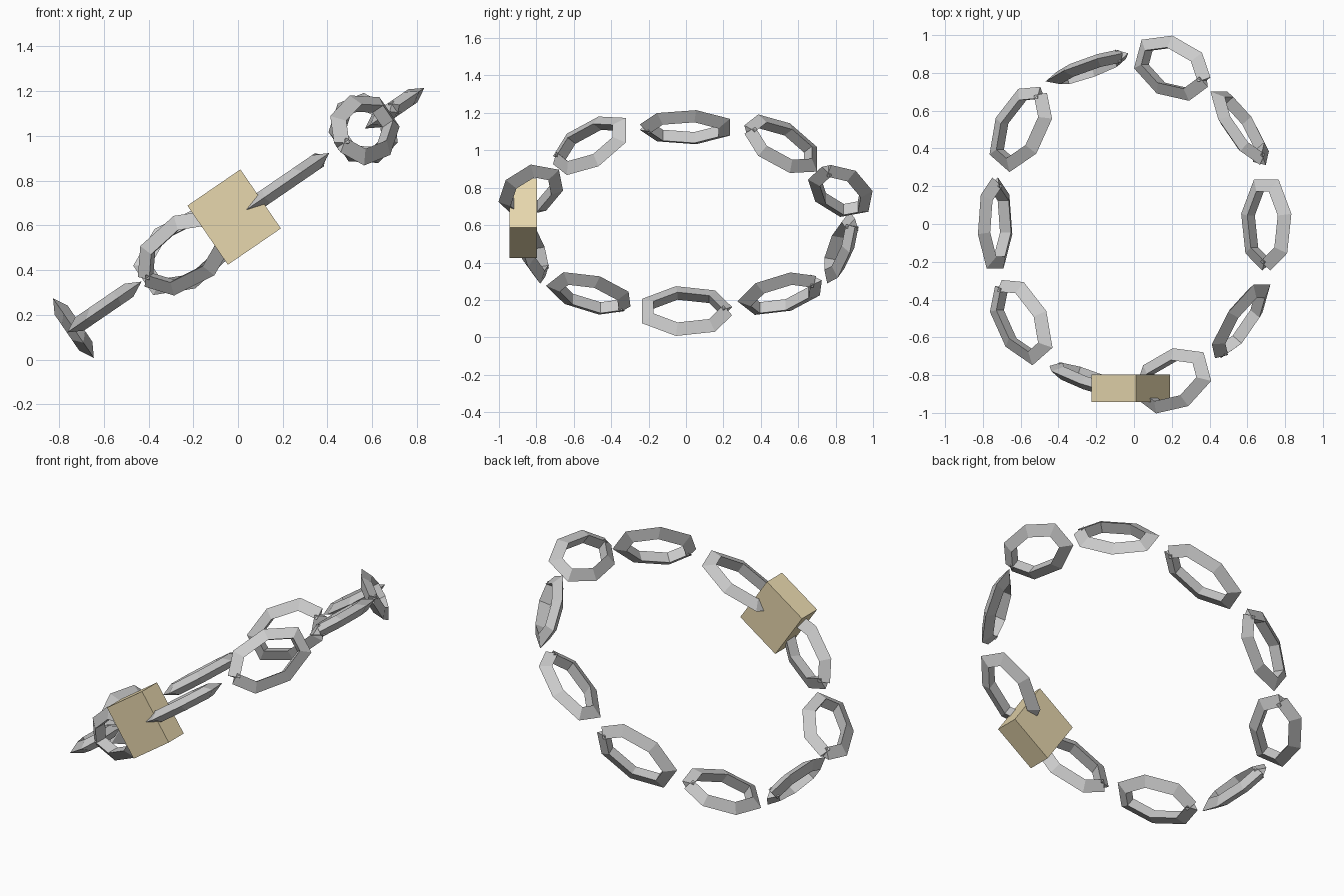
import bpy, bmesh, math
from mathutils import Vector, Matrix

if "Cube" in bpy.data.objects:
    bpy.data.objects.remove(bpy.data.objects["Cube"])

TILT = math.radians(34.4)
CENTRE = Vector((-0.0175, 0, 0.632))
RING_R = 0.87
COUNT = 10
SIDES = 7
HALF_LEN, HALF_WID, PROFILE_R = 0.215, 0.122, 0.041

frame = Matrix.Translation(CENTRE) @ Matrix.Rotation(-TILT, 4, 'Y')


def link_mesh():
    """Seven-sided oval swept with a triangular section, ridge outward, open seam at one tip."""
    pts = [Vector((HALF_LEN * math.cos(2 * math.pi * i / SIDES),
                   HALF_WID * math.sin(2 * math.pi * i / SIDES), 0)) for i in range(SIDES + 1)]
    normals = []
    for a, b in zip(pts, pts[1:]):
        d = (b - a).normalized()
        normals.append(Vector((d.y, -d.x, 0)))
    bm = bmesh.new()
    rings = []
    for i, p in enumerate(pts):
        before, after = normals[max(i - 1, 0)], normals[min(i, SIDES - 1)]
        mitre = (before + after).normalized()
        mitre /= mitre.dot(after)
        ring = []
        for k in range(3):
            t = 2 * math.pi * k / 3
            offset = mitre * math.cos(t) + Vector((0, 0, math.sin(t)))
            ring.append(bm.verts.new(p + offset * PROFILE_R))
        rings.append(ring)
    for r, s in zip(rings, rings[1:]):
        for k in range(3):
            j = (k + 1) % 3
            bm.faces.new((r[k], r[j], s[j], s[k]))
    bm.faces.new(rings[0])
    bm.faces.new(rings[-1])
    bmesh.ops.recalc_face_normals(bm, faces=bm.faces)
    mesh = bpy.data.meshes.new("chain_link")
    bm.to_mesh(mesh)
    bm.free()
    return mesh


# Chain links, alternately flat in the loop and turned on edge
mesh = link_mesh()
for i in range(COUNT):
    link = bpy.data.objects.new(f"chain_link_{i + 1}", mesh)
    bpy.context.collection.objects.link(link)
    link.matrix_world = (frame @ Matrix.Rotation(2 * math.pi * i / COUNT, 4, 'Z')
                         @ Matrix.Translation((RING_R, 0, 0))
                         @ Matrix.Rotation(-math.pi / 2, 4, 'Z')
                         @ Matrix.Rotation(math.pi / 2 * (i % 2), 4, 'X'))

# Block clasp on the front of the loop
bpy.ops.mesh.primitive_cube_add(size=1)
clasp = bpy.context.object
clasp.name = "clasp_block"
clasp.data.transform(Matrix.Diagonal((0.287, 0.145, 0.32, 1)))
clasp.matrix_world = frame @ Matrix.Translation((0.003, -RING_R, 0.004))
gold = bpy.data.materials.new("pale_gold")
gold.diffuse_color = (0.8, 0.68, 0.42, 1)
gold.use_nodes = True
gold.node_tree.nodes["Principled BSDF"].inputs["Base Color"].default_value = gold.diffuse_color
clasp.data.materials.append(gold)
